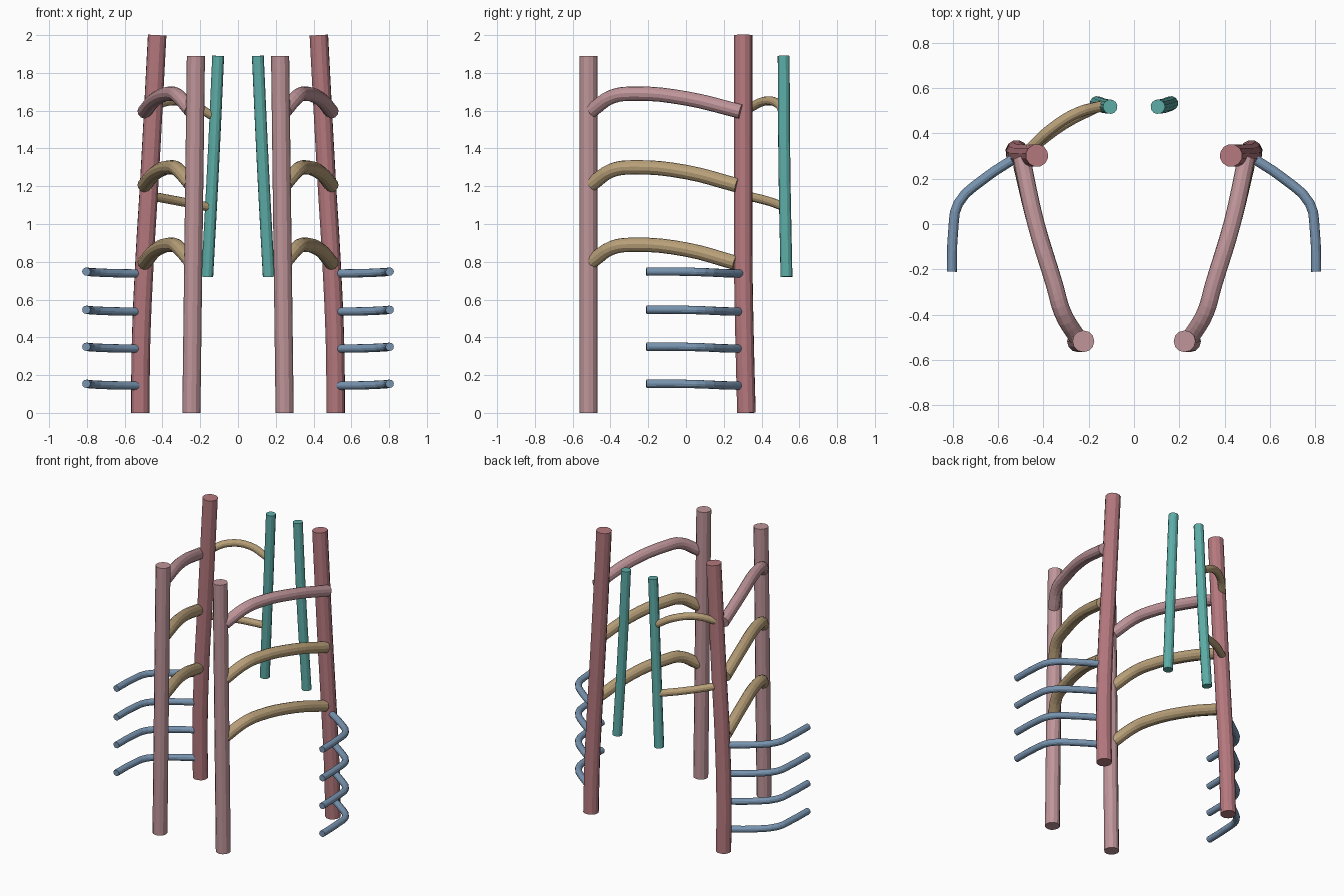
import bpy

if "Cube" in bpy.data.objects:
    bpy.data.objects.remove(bpy.data.objects["Cube"])

SIDES = ((-1, "left"), (1, "right"))


def material(name, rgb):
    m = bpy.data.materials.new(name)
    m.diffuse_color = (*rgb, 1)
    m.use_nodes = True
    m.node_tree.nodes["Principled BSDF"].inputs["Base Color"].default_value = m.diffuse_color
    return m


ROSE = material("rose", (0.46, 0.19, 0.21))
PINK = material("pink", (0.52, 0.30, 0.32))
TEAL = material("teal", (0.11, 0.42, 0.39))
TAN = material("tan", (0.48, 0.35, 0.19))
BLUE = material("blue", (0.19, 0.30, 0.44))


def tube(name, points, radius, mat, steps=4):
    """Flat-faced 12-sided capped tube running smoothly through the points."""
    cu = bpy.data.curves.new(name, 'CURVE')
    cu.dimensions = '3D'
    cu.bevel_depth = radius
    cu.bevel_resolution = 4
    cu.resolution_u = steps
    cu.use_fill_caps = True
    sp = cu.splines.new('BEZIER')
    sp.bezier_points.add(len(points) - 1)
    for bp, p in zip(sp.bezier_points, points):
        bp.co = p
        bp.handle_left_type = bp.handle_right_type = 'AUTO'
    sp.use_smooth = False
    ob = bpy.data.objects.new(name, cu)
    bpy.context.collection.objects.link(ob)
    bpy.ops.object.select_all(action='DESELECT')
    ob.select_set(True)
    bpy.context.view_layer.objects.active = ob
    bpy.ops.object.convert(target='MESH')
    ob = bpy.context.object
    ob.name = name
    ob.data.materials.clear()
    ob.data.materials.append(mat)
    bpy.ops.object.shade_flat()
    return ob


def both(name, points, radius, mat, steps=4):
    for s, side in SIDES:
        tube(f"{name}_{side}", [(s * x, y, z) for x, y, z in points], radius, mat, steps)


# Tall rear posts, leaning inwards above the bend
both("rear_post", [(0.517, 0.32, 0), (0.514, 0.311, 0.35), (0.495, 0.303, 0.8),
                   (0.468, 0.302, 1.25), (0.428, 0.302, 2.0)], 0.05, ROSE)

# Straight front posts
both("front_post", [(0.247, -0.517, 0), (0.223, -0.517, 1.89)], 0.048, PINK, 1)

# Short hanging back rods
both("back_rod", [(0.163, 0.532, 0.72), (0.132, 0.521, 1.3), (0.105, 0.517, 1.89)], 0.032, TEAL)

# Arched side rails
for name, z, y_end, mat in (("top_rail", 1.59, 0.29, PINK),
                            ("middle_rail", 1.20, 0.27, TAN),
                            ("lower_rail", 0.79, 0.26, TAN)):
    both(name, [(0.25, -0.50, z + 0.01), (0.315, -0.39, z + 0.085), (0.35, -0.27, z + 0.10),
                (0.432, 0.0, z + 0.075), (0.495, y_end, z + 0.005)], 0.038, mat)

# Two cross arms, on the left side only
tube("upper_cross_arm", [(-0.46, 0.33, 1.61), (-0.37, 0.415, 1.65),
                         (-0.25, 0.49, 1.635), (-0.14, 0.52, 1.575)], 0.024, TAN)
tube("lower_cross_arm", [(-0.47, 0.32, 1.15), (-0.31, 0.44, 1.12),
                         (-0.155, 0.52, 1.09)], 0.024, TAN)

# Curved pegs reaching forward
for i, z in enumerate((0.154, 0.35, 0.546, 0.748)):
    both(f"peg_{i + 1}", [(0.525, 0.29, z - 0.01), (0.66, 0.20, z - 0.008), (0.775, 0.09, z - 0.003),
                          (0.797, -0.03, z), (0.803, -0.21, z)], 0.022, BLUE, 3)
